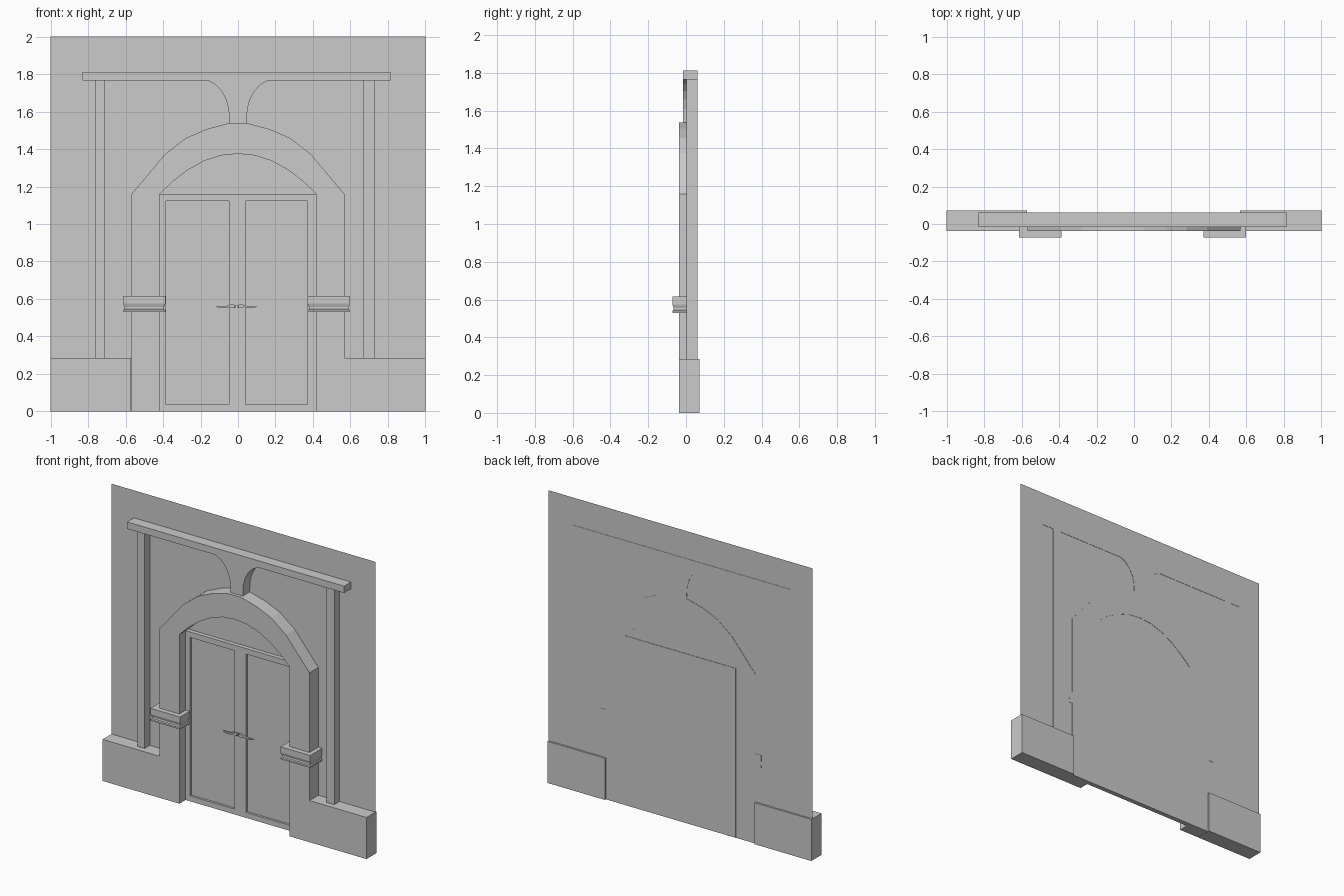
import bpy, bmesh

if "Cube" in bpy.data.objects:
    bpy.data.objects.remove(bpy.data.objects["Cube"])

FRONT, BACK, WALL = -0.037, 0.061, 0.059


def finish(name, bm):
    bmesh.ops.recalc_face_normals(bm, faces=bm.faces)
    me = bpy.data.meshes.new(name)
    bm.to_mesh(me)
    bm.free()
    ob = bpy.data.objects.new(name, me)
    bpy.context.collection.objects.link(ob)
    return ob


def prism(name, pts, y0, y1):
    """Extrude an x-z outline from y0 to y1."""
    bm = bmesh.new()
    face = bm.faces.new([bm.verts.new((x, y0, z)) for x, z in pts])
    new = bmesh.ops.extrude_face_region(bm, geom=[face])["geom"]
    verts = [v for v in new if isinstance(v, bmesh.types.BMVert)]
    bmesh.ops.translate(bm, verts=verts, vec=(0, y1 - y0, 0))
    return finish(name, bm)


def box(name, x0, x1, y0, y1, z0, z1):
    return prism(name, [(x0, z0), (x1, z0), (x1, z1), (x0, z1)], y0, y1)


def impost(name, x0, x1):
    """Moulded block: stacked rectangles, each inset by a small amount."""
    rings = [(0.530, 0.0), (0.540, 0.0), (0.545, 0.006), (0.556, 0.007),
             (0.566, 0.003), (0.575, 0.0), (0.615, 0.0)]
    bm = bmesh.new()
    loops = []
    for z, d in rings:
        loops.append([bm.verts.new(p) for p in (
            (x0 + d, -0.072 + d, z), (x1 - d, -0.072 + d, z),
            (x1 - d, BACK, z), (x0 + d, BACK, z))])
    for a, b in zip(loops, loops[1:]):
        for i in range(4):
            j = (i + 1) % 4
            bm.faces.new((a[i], a[j], b[j], b[i]))
    bm.faces.new(loops[0])
    bm.faces.new(loops[-1])
    return finish(name, bm)


def mirrored(half):
    """Complete a left-to-right symmetric outline from its left half."""
    return half + [(-x, z) for x, z in reversed(half) if x != 0]


# Wall sheet
bm = bmesh.new()
bm.faces.new([bm.verts.new((x, WALL, z)) for x, z in ((-1, 0), (1, 0), (1, 2), (-1, 2))])
finish("wall", bm)

# Plinths, columns and imposts on both sides
box("plinth_left", -1, -0.57, FRONT, 0.072, 0, 0.285)
box("plinth_right", 0.565, 1, FRONT, 0.072, 0, 0.285)
box("column_left", -0.763, -0.71, 0.003, BACK, 0, 1.765)
box("column_right", 0.67, 0.728, 0.003, BACK, 0, 1.765)
impost("impost_left", -0.613, -0.388)
impost("impost_right", 0.372, 0.597)

# Cornice across the top
box("cornice", -0.83, 0.815, -0.015, BACK, 1.765, 1.812)

# Arched surround with jambs: outer outline, then inner outline back
outer = mirrored([(-0.568, 0), (-0.568, 1.16), (-0.39, 1.372), (-0.28, 1.458),
                  (-0.17, 1.506), (-0.05, 1.538)])
inner = mirrored([(-0.418, 0), (-0.418, 1.16), (-0.35, 1.225), (-0.27, 1.287),
                  (-0.18, 1.337), (-0.09, 1.366), (0, 1.375)])
prism("arch_surround", outer + inner[::-1], FRONT, BACK)

# Flared bracket between the arch and cornice
bracket = mirrored([(-0.046, 1.53), (-0.05, 1.61), (-0.062, 1.66), (-0.085, 1.705),
                    (-0.12, 1.743), (-0.16, 1.766)])
prism("bracket", bracket, -0.015, BACK)

# Door: recessed panel slab with stiles and rails in front
box("door_panels", -0.42, 0.418, 0.045, BACK + 0.001, 0, 1.16)
for i, (x0, x1) in enumerate(((-0.42, -0.385), (-0.047, 0.04), (0.372, 0.418))):
    box(f"door_stile_{i}", x0, x1, 0.03, 0.045, 0, 1.16)
for i, (x0, x1) in enumerate(((-0.385, -0.047), (0.04, 0.372))):
    box(f"door_bottom_rail_{i}", x0, x1, 0.03, 0.045, 0, 0.037)
    box(f"door_top_rail_{i}", x0, x1, 0.03, 0.045, 1.122, 1.16)

# Lever handles, mirrored about the door's centre line
lever = [(0.004, 0.552), (0.022, 0.552), (0.035, 0.557), (0.055, 0.551), (0.085, 0.551),
         (0.11, 0.56), (0.08, 0.559), (0.055, 0.561), (0.035, 0.567), (0.022, 0.572),
         (0.004, 0.568)]
for name, s in (("handle_right", 1), ("handle_left", -1)):
    prism(name, [(s * x - (0.004 if s > 0 else 0.012), z) for x, z in lever], 0.008, 0.022)
    xs = sorted((s * 0.004 - 0.008, s * 0.02 - 0.008))
    box(name + "_stem", xs[0], xs[1], 0.02, 0.032, 0.555, 0.568)
